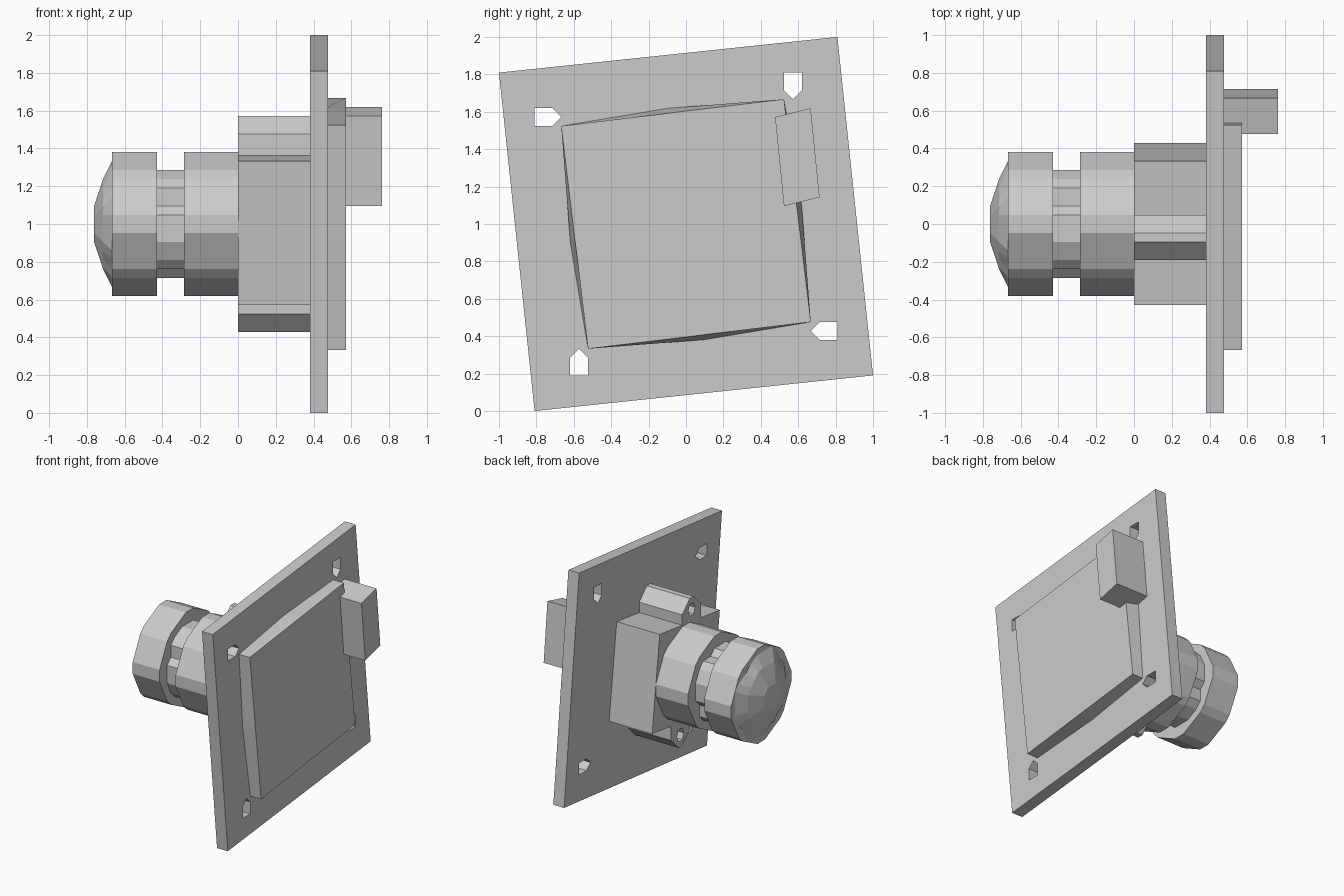
import bpy, bmesh, math

if "Cube" in bpy.data.objects:
    bpy.data.objects.remove(bpy.data.objects["Cube"])

U = 1 / 21            # every point of the model sits on a coarse grid
TILT = math.radians(6)  # whole board is turned slightly about x


def turn(pts, k):
    """Rotate (y, z) points by k quarter turns."""
    for _ in range(k):
        pts = [(-z, y) for y, z in pts]
    return pts


def spin4(pts):
    return [p for k in range(4) for p in turn(pts, -k % 4)]


def finish(name, bm):
    bmesh.ops.remove_doubles(bm, verts=bm.verts, dist=1e-4)
    bmesh.ops.recalc_face_normals(bm, faces=bm.faces)
    me = bpy.data.meshes.new(name)
    bm.to_mesh(me)
    bm.free()
    ob = bpy.data.objects.new(name, me)
    bpy.context.collection.objects.link(ob)
    return ob


def ring(bm, x, pts):
    return [bm.verts.new((x * U, y * U, 1 + z * U)) for y, z in pts]


def loft(name, sections):
    """Skin a list of (x, points) sections and cap both ends."""
    bm = bmesh.new()
    rings = [ring(bm, x, pts) for x, pts in sections]
    n = len(rings[0])
    for a, b in zip(rings, rings[1:]):
        for i in range(n):
            j = (i + 1) % n
            bm.faces.new((a[i], a[j], b[j], b[i]))
    bm.faces.new(rings[0])
    bm.faces.new(rings[-1])
    return finish(name, bm)


def prism(name, x0, x1, outline, holes=()):
    """Outline with holes, extruded along x."""
    bm = bmesh.new()
    edges = []
    for loop in [outline, *holes]:
        vs = ring(bm, x0, loop)
        edges += [bm.edges.new((vs[i - 1], vs[i])) for i in range(len(vs))]
    bmesh.ops.triangle_fill(bm, edges=edges, use_beauty=True, use_dissolve=False,
                            normal=(1, 0, 0))
    ext = bmesh.ops.extrude_face_region(bm, geom=bm.faces[:], use_keep_orig=True)
    verts = [g for g in ext["geom"] if isinstance(g, bmesh.types.BMVert)]
    bmesh.ops.translate(bm, verts=verts, vec=((x1 - x0) * U, 0, 0))
    return finish(name, bm)


def circle(r, n=24):
    """Circle snapped to the grid, which gives the chunky outline."""
    return [(round(r * math.cos(TILT + math.tau * i / n)),
             round(r * math.sin(TILT + math.tau * i / n))) for i in range(n)]


# Circuit board with four corner screw holes
hole = [(-17, 13), (-15, 13), (-14, 12), (-15, 11), (-17, 11)]
prism("circuit_board", 8, 10, spin4([(-21, 17)]), [turn(hole, k) for k in range(4)])

# Square chip on the back, its base bulging slightly at the sides
loft("back_chip", [(10, spin4([(-14, 11), (-2, 13)])),
                   (12, spin4([(-14, 11), (-1.5, 12.5)]))])

# Cable connector
prism("cable_connector", 10, 16, [(10, 12), (14, 13), (15, 3), (11, 2)])

# Lens holder block
prism("lens_holder", 0, 8, spin4([(-9, 7)]))

# Rounded screw lugs above and below the holder
lug = [(1, 8), (1, 10), (0, 11), (-1, 12), (-2, 12), (-3, 11), (-4, 10), (-4, 7.6)]
lug_hole = [(-2, 9), (-1, 9), (-0.6, 10), (-1, 11), (-2, 11), (-2.4, 10)]
for name, k in (("upper_lug", 0), ("lower_lug", 2)):
    prism(name, 0, 8, turn(lug, k), [turn(lug_hole, k)])

# Lens barrel with a groove and a domed glass front
profile = [(0, 8), (-6, 8), (-6, 6), (-9, 6), (-9, 8), (-14, 8)]
loft("lens_barrel", [(x, circle(r)) for x, r in profile])
loft("lens_glass", [(x, circle(r)) for x, r in ((-13.9, 7), (-14, 7), (-15, 5), (-16, 2))])
